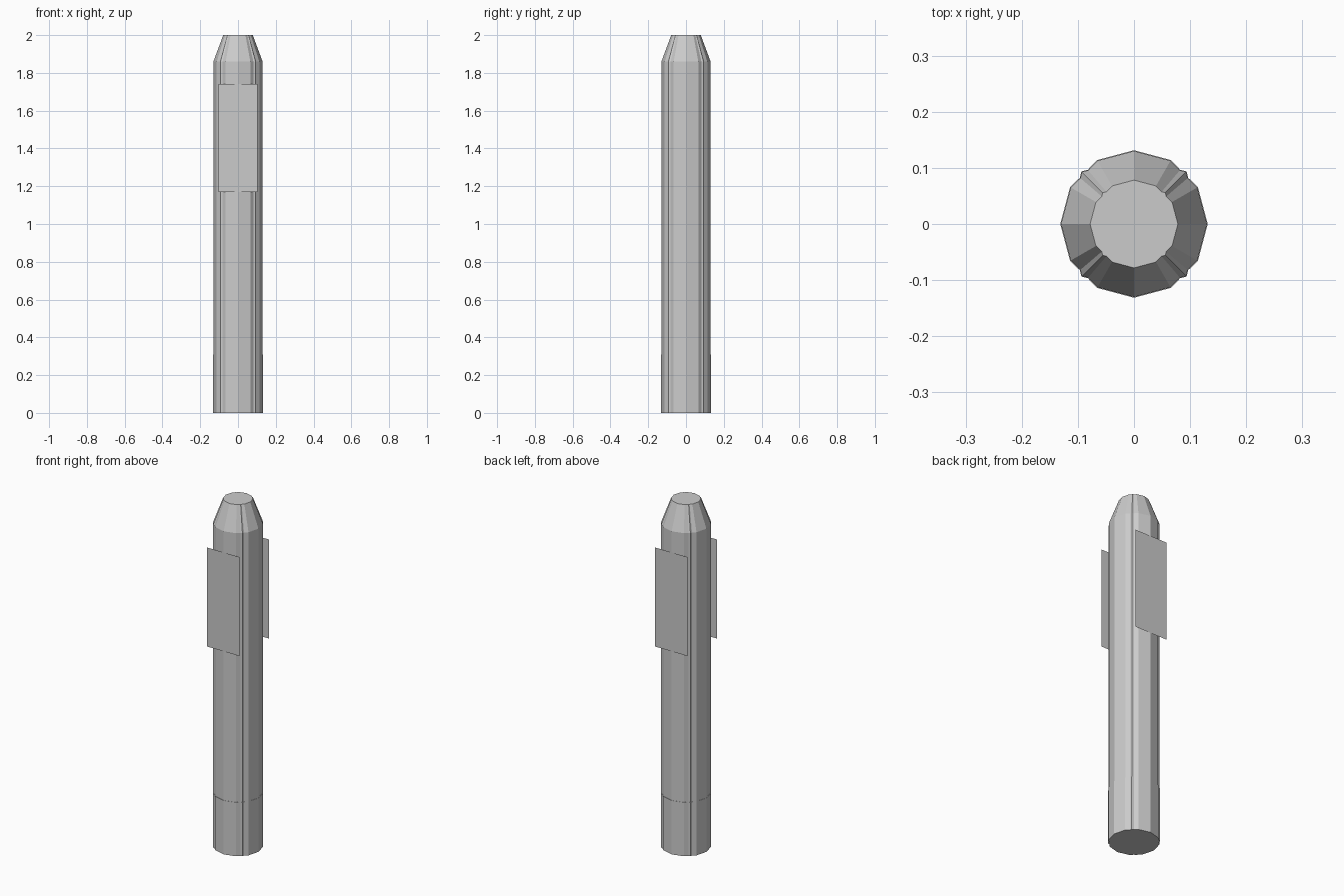
import bpy, bmesh, math

if "Cube" in bpy.data.objects:
    bpy.data.objects.remove(bpy.data.objects["Cube"])

# One quadrant of the post outline: 12-gon corners plus a small rib at 45 degrees
QUADRANT = [(0.1315, 0.0), (0.1139, 0.0658), (0.0965, 0.0825), (0.0938, 0.0938),
            (0.0825, 0.0965), (0.0658, 0.1139)]


def outline():
    pts = []
    for q in range(4):
        c, s = round(math.cos(q * math.pi / 2)), round(math.sin(q * math.pi / 2))
        pts += [(x * c - y * s, x * s + y * c) for x, y in QUADRANT]
    return pts


def finish(name, bm):
    mesh = bpy.data.meshes.new(name)
    bm.to_mesh(mesh)
    bm.free()
    obj = bpy.data.objects.new(name, mesh)
    bpy.context.collection.objects.link(obj)
    return obj


def stacked_post(name, levels):
    """Skin the outline through (height, scale) levels and cap both ends."""
    bm = bmesh.new()
    rings = [[bm.verts.new((x * k, y * k, z)) for x, y in outline()] for z, k in levels]
    n = len(rings[0])
    for low, high in zip(rings, rings[1:]):
        for i in range(n):
            j = (i + 1) % n
            bm.faces.new((low[i], low[j], high[j], high[i]))
    bm.faces.new(rings[0][::-1])
    bm.faces.new(rings[-1])
    return finish(name, bm)


def panel(name, side):
    """Thin sheet panel; side is -1 for front, 1 for back."""
    y, w = side * 0.133, -side * 0.103
    bm = bmesh.new()
    bm.faces.new([bm.verts.new(p) for p in
                  ((-w, y, 1.17), (w, y, 1.17), (w, y, 1.74), (-w, y, 1.74))])
    return finish(name, bm)


# Post: slightly wider foot, straight shaft, tapered flat-topped cap
stacked_post("post", [(0, 1.0), (0.31, 1.0), (0.31, 0.99), (1.86, 0.99), (2.0, 0.595)])

# Flat sign panels on the front and back
panel("front_panel", -1)
panel("back_panel", 1)
